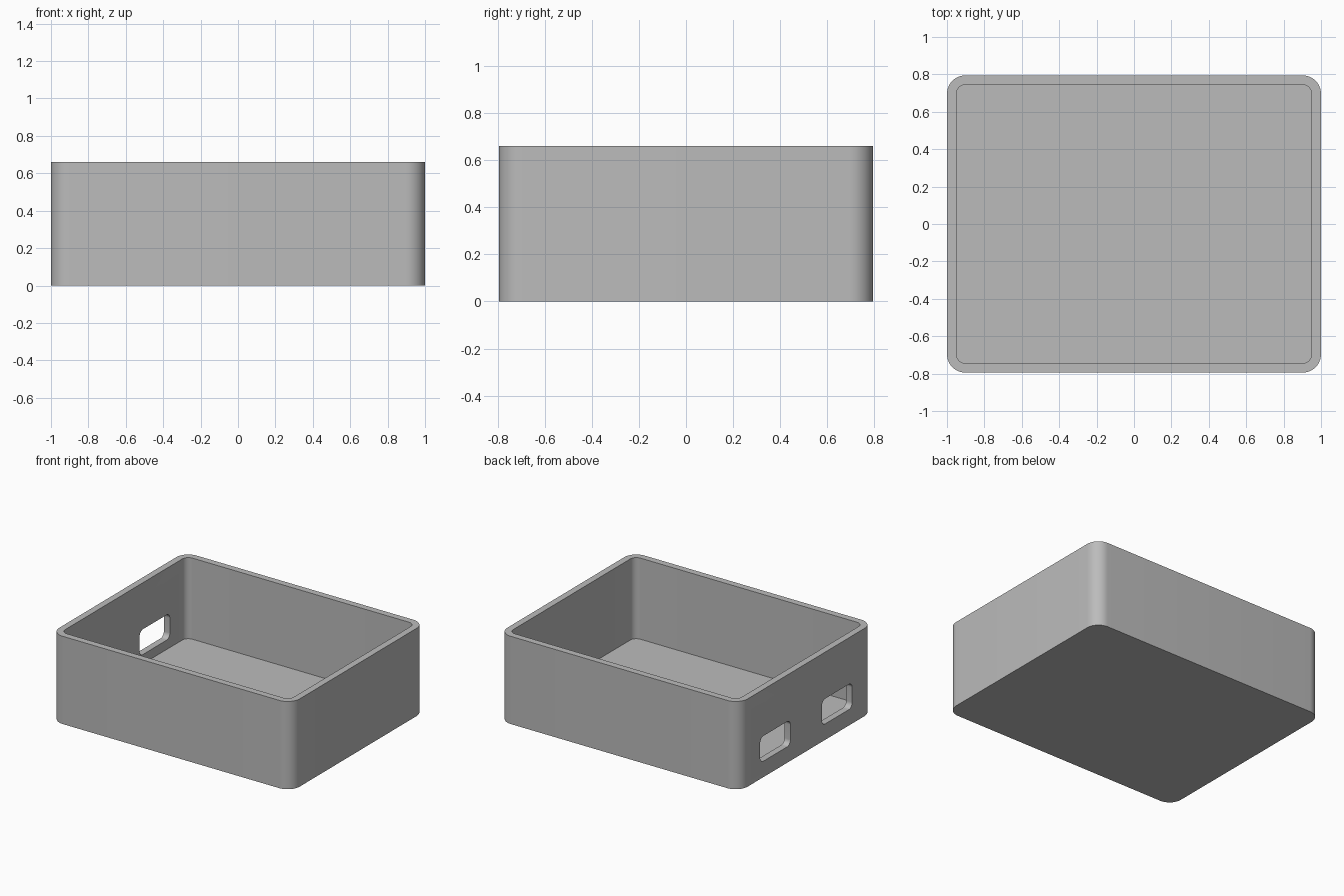
import bpy, bmesh, math
from mathutils import Matrix, Vector

if "Cube" in bpy.data.objects:
    bpy.data.objects.remove(bpy.data.objects["Cube"], do_unlink=True)

WIDTH, DEPTH, HEIGHT = 2.0, 1.59, 0.66
WALL, RADIUS = 0.05, 0.1

grey = bpy.data.materials.new("grey_plastic")
grey.use_nodes = True
colour = (0.5, 0.5, 0.5, 1)
grey.diffuse_color = colour
grey.node_tree.nodes["Principled BSDF"].inputs["Base Color"].default_value = colour


def rounded_prism(name, w, d, h, r, steps=12):
    """Rounded rectangle centred on the origin, extruded up from z = 0."""
    bm = bmesh.new()
    ring = []
    for quarter, (sx, sy) in enumerate([(1, 1), (-1, 1), (-1, -1), (1, -1)]):
        for i in range(steps + 1):
            a = math.pi / 2 * (quarter + i / steps)
            ring.append(bm.verts.new((sx * (w / 2 - r) + r * math.cos(a),
                                      sy * (d / 2 - r) + r * math.sin(a), 0)))
    base = bm.faces.new(ring)
    top = bmesh.ops.extrude_face_region(bm, geom=[base])["geom"]
    bmesh.ops.translate(bm, vec=(0, 0, h),
                        verts=[v for v in top if isinstance(v, bmesh.types.BMVert)])
    bmesh.ops.recalc_face_normals(bm, faces=bm.faces)
    mesh = bpy.data.meshes.new(name)
    bm.to_mesh(mesh)
    bm.free()
    mesh.materials.append(grey)
    obj = bpy.data.objects.new(name, mesh)
    bpy.context.collection.objects.link(obj)
    return obj


def cut(target, cutter):
    """Subtract the cutter, then discard it."""
    cutter.hide_render = True
    mod = target.modifiers.new("cut", 'BOOLEAN')
    mod.operation, mod.solver, mod.object = 'DIFFERENCE', 'EXACT', cutter
    bpy.context.view_layer.objects.active = target
    bpy.ops.object.modifier_apply(modifier=mod.name)
    bpy.data.objects.remove(cutter, do_unlink=True)


# Open tray: outer block with a rounded cavity above the floor
tray = rounded_prism("open_box", WIDTH, DEPTH, HEIGHT, RADIUS)
cavity = rounded_prism("cavity_cutter", WIDTH - 2 * WALL, DEPTH - 2 * WALL,
                       HEIGHT, RADIUS - WALL)
cavity.data.transform(Matrix.Translation((0, 0, WALL)))
cut(tray, cavity)

# Two rounded port openings through the right wall
for side in (-1, 1):
    port = rounded_prism("port_cutter", 0.19, 0.36, 0.2, 0.04)
    port.data.transform(Matrix.Translation((-WIDTH / 2 - 0.1, side * 0.367, 0.215))
                        @ Matrix.Rotation(math.pi / 2, 4, 'Y'))
    cut(tray, port)

# Smooth corners, crisp rims
bpy.ops.object.select_all(action='DESELECT')
tray.select_set(True)
bpy.context.view_layer.objects.active = tray
bpy.ops.object.shade_smooth_by_angle(angle=math.radians(30))
